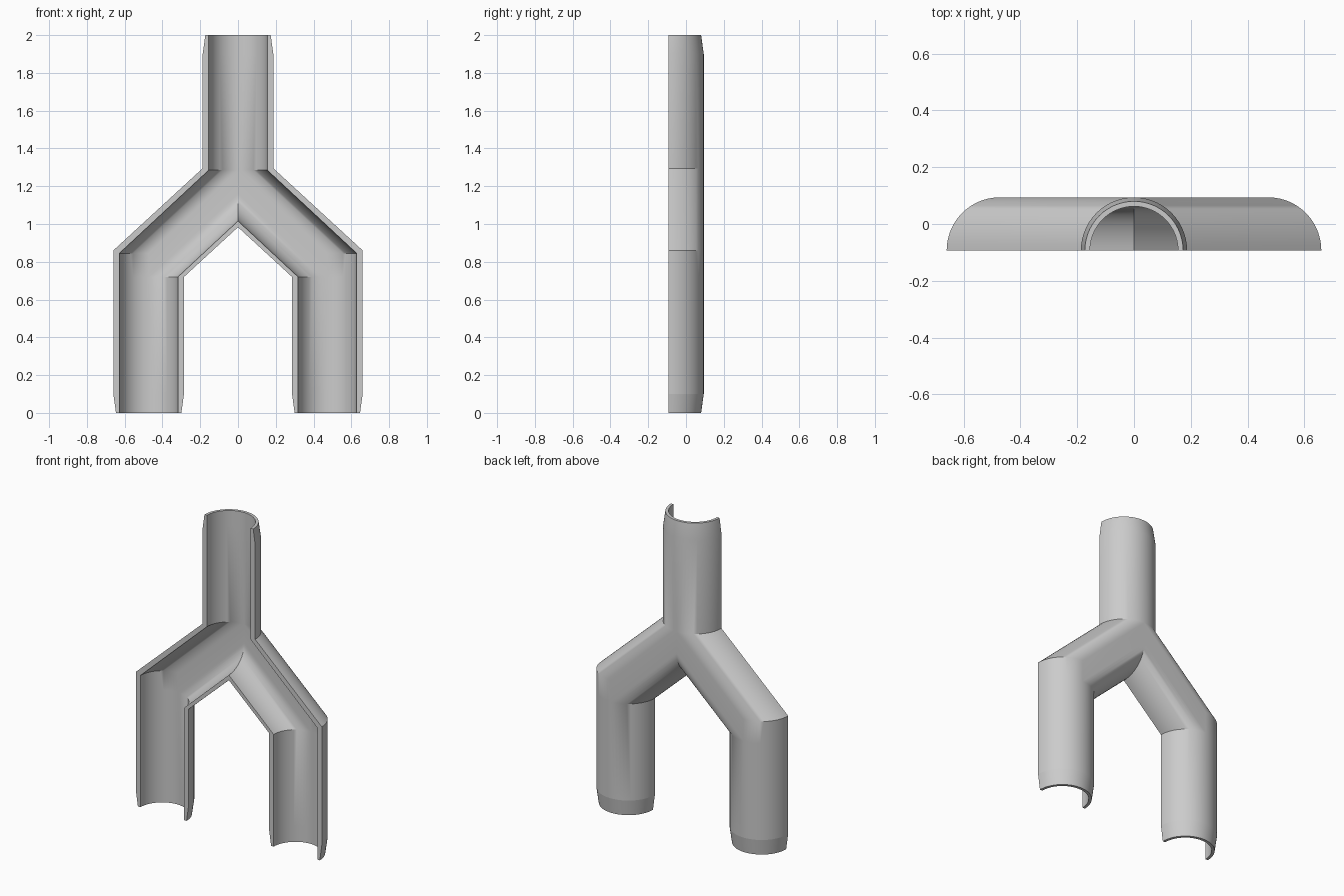
import bpy, bmesh
from math import sin, cos, pi
from mathutils import Vector

cube = bpy.data.objects.get("Cube")
if cube:
    bpy.data.objects.remove(cube, do_unlink=True)

mat = bpy.data.materials.new("plain grey")
mat.use_nodes = True
GREY = (0.6, 0.6, 0.6, 1)
mat.diffuse_color = GREY
mat.node_tree.nodes["Principled BSDF"].inputs["Base Color"].default_value = GREY

LEG_X = 0.473      # leg axis
BASE_Y = -0.093    # open cut plane
STEPS = 14         # segments per quarter round


def skin(bm, r, end_r, z_out, z_in, z_stem):
    """Half of a forked half-pipe surface; returns its vertices and faces in order."""
    verts, faces = [], []
    slope = (z_stem - z_out) / LEG_X

    def strip(rows):
        for a, b in zip(rows, rows[1:]):
            for i in range(len(a) - 1):
                faces.append(bm.faces.new((a[i], a[i + 1], b[i + 1], b[i])))

    def ring(cx, z, rad, side, to_centre=False):
        out = []
        for i in range(STEPS + 1):
            a = pi / 2 * i / STEPS
            x, zz = cx + side * rad * cos(a), z
            if i == STEPS:
                x = cx
            if to_centre:
                zz, x = z + x * slope, 0
            out.append(bm.verts.new((x, BASE_Y + rad * sin(a), zz)))
        verts.extend(out)
        return out

    # Outer quarter: stem, arm and leg
    outer = [ring(0, 2, end_r, 1), ring(0, 1.9, r, 1), ring(0, z_stem, r, 1),
             ring(LEG_X, z_out, r, 1), ring(LEG_X, z_in, r, 1),
             ring(LEG_X, 0.1, r, 1), ring(LEG_X, 0, end_r, 1)]
    strip(outer)
    # Inner quarter: arm up to the crotch, and leg
    inner = [ring(LEG_X, z_in, r, -1, True), ring(LEG_X, z_in, r, -1),
             ring(LEG_X, 0.1, r, -1), ring(LEG_X, 0, end_r, -1)]
    strip([row[::-1] for row in inner])
    # Flat back of the arm
    faces.append(bm.faces.new((outer[2][-1], inner[0][-1], inner[1][-1], outer[3][-1])))
    bmesh.ops.remove_doubles(bm, verts=[], dist=0.0001)
    return verts, faces


bm = bmesh.new()
out_v, out_f = skin(bm, 0.187, 0.173, 0.86, 0.72, 1.295)
in_v, in_f = skin(bm, 0.155, 0.155, 0.845, 0.72, 1.285)

# Weld the quarters of each skin where they share the leg's back line
partner = dict(zip(out_v, in_v))
weld = {}
for group in (out_v, in_v):
    seen = []
    for v in group:
        twin = next((s for s in seen if (s.co - v.co).length < 1e-4), None)
        if twin:
            weld[v] = twin
        else:
            seen.append(v)
partner = {a: weld.get(b, b) for a, b in partner.items() if a not in weld}
bmesh.ops.weld_verts(bm, targetmap=weld)

# Close the cut rims and the pipe ends between both skins
rim = [e for e in bm.edges if e.is_boundary and e.verts[0] in partner
       and e.verts[1] in partner and max(abs(v.co.x) for v in e.verts) > 1e-4]
for e in rim:
    a, b = e.verts
    bm.faces.new((a, b, partner[b], partner[a]))

# Mirror to the other side
copy = bmesh.ops.duplicate(bm, geom=bm.verts[:] + bm.edges[:] + bm.faces[:])["geom"]
bmesh.ops.scale(bm, vec=Vector((-1, 1, 1)),
                verts=[g for g in copy if isinstance(g, bmesh.types.BMVert)])
bmesh.ops.remove_doubles(bm, verts=bm.verts[:], dist=0.0001)
bmesh.ops.recalc_face_normals(bm, faces=bm.faces[:])

# Smooth rounds, with sharp joints, rims and leg collars
for f in bm.faces:
    f.smooth = True
for e in bm.edges:
    collar = all(abs(v.co.z - 0.1) < 1e-4 for v in e.verts)
    e.smooth = e.calc_face_angle(0) < 0.5 and not collar

mesh = bpy.data.meshes.new("forked_half_pipe")
bm.to_mesh(mesh)
bm.free()
mesh.materials.append(mat)
obj = bpy.data.objects.new("forked_half_pipe", mesh)
bpy.context.collection.objects.link(obj)
